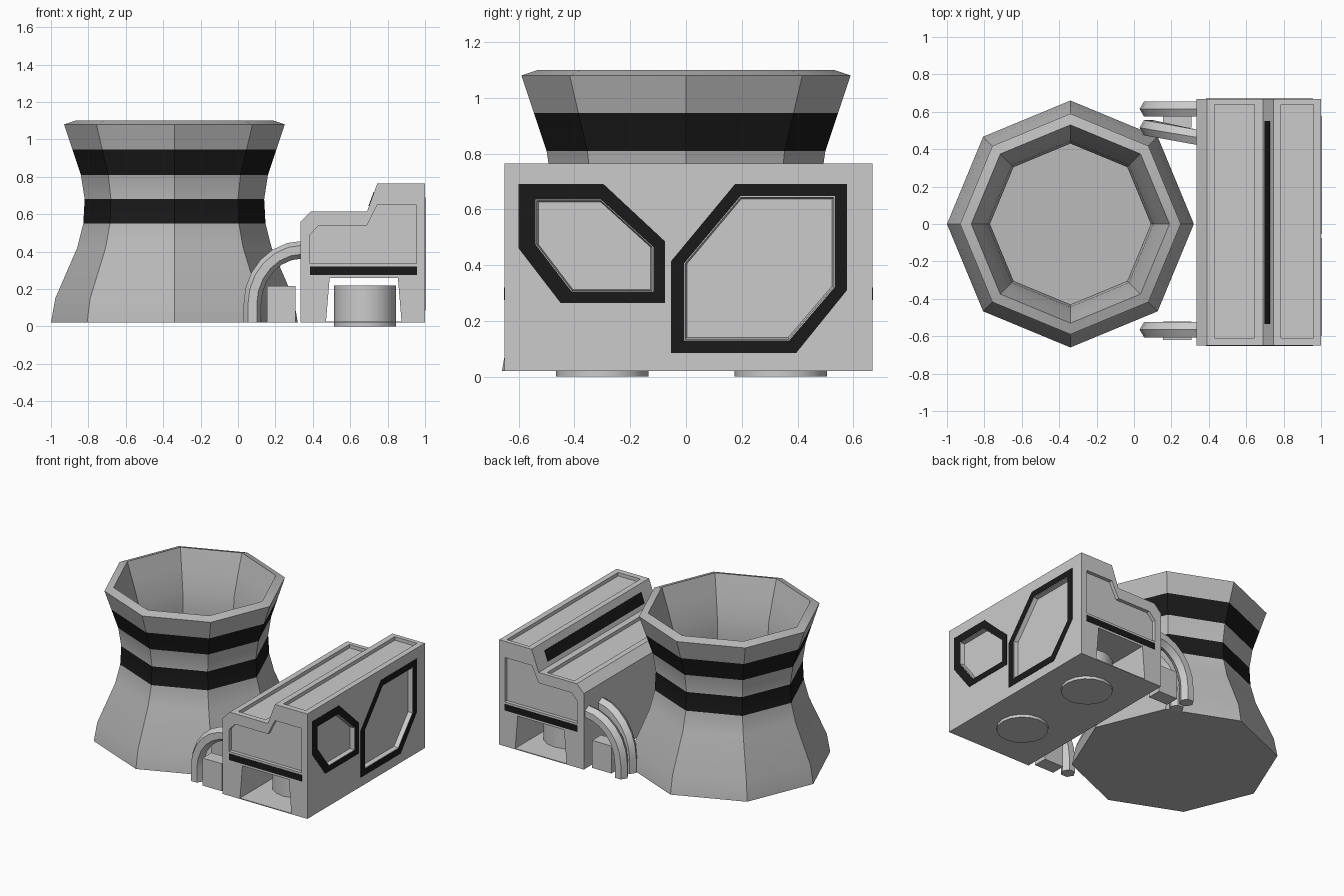
import bpy, bmesh, math
from mathutils import Vector

if "Cube" in bpy.data.objects:
    bpy.data.objects.remove(bpy.data.objects["Cube"])

black = bpy.data.materials.new("black_paint")
black.diffuse_color = (0.01, 0.01, 0.01, 1)
black.use_nodes = True
black.node_tree.nodes["Principled BSDF"].inputs["Base Color"].default_value = black.diffuse_color
grey = bpy.data.materials.new("grey_paint")
grey.diffuse_color = (0.5, 0.5, 0.5, 1)
grey.use_nodes = True
grey.node_tree.nodes["Principled BSDF"].inputs["Base Color"].default_value = grey.diffuse_color


def finish(name, bm, mat=None, smooth=False):
    bmesh.ops.recalc_face_normals(bm, faces=bm.faces)
    me = bpy.data.meshes.new(name)
    bm.to_mesh(me)
    bm.free()
    ob = bpy.data.objects.new(name, me)
    bpy.context.collection.objects.link(ob)
    if mat:
        me.materials.append(mat)
    if smooth:
        bpy.ops.object.select_all(action='DESELECT')
        ob.select_set(True)
        bpy.context.view_layer.objects.active = ob
        bpy.ops.object.shade_smooth_by_angle(angle=math.radians(30))
    return ob


MAP = {'xz': lambda u, v, w: (u, w, v),
       'yz': lambda u, v, w: (w, u, v),
       'xy': lambda u, v, w: (u, v, w)}


def bridge(bm, r0, r1):
    n = len(r0)
    return [bm.faces.new((r0[i], r0[(i + 1) % n], r1[(i + 1) % n], r1[i])) for i in range(n)]


def prism(name, pts, plane, a, b, mat=None, taper=1.0):
    """Extrude an outline from depth a to depth b, scaled by taper at b."""
    bm = bmesh.new()
    us, vs = zip(*pts)
    cu, cv = (min(us) + max(us)) / 2, (min(vs) + max(vs)) / 2
    f = MAP[plane]
    r0 = [bm.verts.new(f(u, v, a)) for u, v in pts]
    r1 = [bm.verts.new(f(cu + (u - cu) * taper, cv + (v - cv) * taper, b)) for u, v in pts]
    bm.faces.new(r0)
    bm.faces.new(r1)
    bridge(bm, r0, r1)
    return finish(name, bm, mat)


def frame(name, outer, inner, x0, x1):
    """Flat ring between two outlines, facing +x."""
    bm = bmesh.new()
    rings = [[bm.verts.new((x, y, z)) for y, z in pts]
             for pts, x in ((outer, x0), (outer, x1), (inner, x1), (inner, x0))]
    for i in range(4):
        bridge(bm, rings[i], rings[(i + 1) % 4])
    return finish(name, bm, black)


def rect(u0, u1, v0, v1):
    return [(u0, v0), (u1, v0), (u1, v1), (u0, v1)]


# cooling tower: eight-sided hollow shell with two black bands
profile = [(0.66, 0.02), (0.637, 0.15), (0.52, 0.42), (0.487, 0.55), (0.48, 0.68),
           (0.50, 0.81), (0.545, 0.945), (0.59, 1.08), (0.53, 1.10), (0.485, 0.965),
           (0.443, 0.825), (0.43, 0.68), (0.435, 0.54), (0.465, 0.40), (0.585, 0.12), (0.6, 0.07)]
bm = bmesh.new()
rings = [[bm.verts.new((-0.34 + r * math.cos(k * math.pi / 4), r * math.sin(k * math.pi / 4), z))
          for k in range(8)] for r, z in profile]
for i in range(len(rings) - 1):
    for f in bridge(bm, rings[i], rings[i + 1]):
        f.material_index = 1 if i in (3, 5) else 0
bm.faces.new(rings[0])
bm.faces.new(rings[-1])
tower = finish("cooling_tower", bm, grey, smooth=True)
tower.data.materials.append(black)

# plant building: stepped profile with a service tunnel running through it
Y0, Y1 = -0.65, 0.668
building = prism("plant_building", [
    (0.335, 0.02), (0.335, 0.56), (0.39, 0.615), (0.69, 0.615), (0.745, 0.765), (1.0, 0.765),
    (1.0, 0.02), (0.875, 0.02), (0.855, 0.26), (0.49, 0.26), (0.47, 0.02)], 'xz', Y0, Y1)
prism("tunnel_floor", rect(0.46, 0.885, 0.02, 0.026), 'xz', Y0, Y1)

# recesses in the end walls, roofs and window wall
end_panel = [(0.385, 0.335), (0.385, 0.49), (0.432, 0.54), (0.69, 0.54),
             (0.745, 0.65), (0.955, 0.65), (0.955, 0.335)]
small_out = [(-0.60, 0.69), (-0.295, 0.69), (-0.075, 0.485), (-0.075, 0.265), (-0.45, 0.265), (-0.60, 0.46)]
small_in = [(-0.54, 0.635), (-0.305, 0.635), (-0.117, 0.465), (-0.117, 0.305), (-0.41, 0.305), (-0.54, 0.475)]
large_out = [(-0.053, 0.415), (0.175, 0.69), (0.577, 0.69), (0.577, 0.31), (0.395, 0.085), (-0.053, 0.085)]
large_in = [(-0.008, 0.405), (0.195, 0.647), (0.534, 0.647), (0.534, 0.322), (0.37, 0.13), (-0.008, 0.13)]
cutters = [
    prism("cut_front", end_panel, 'xz', Y0 - 0.02, Y0 + 0.025),
    prism("cut_back", end_panel, 'xz', Y1 + 0.02, Y1 - 0.025),
    prism("cut_low_roof", rect(0.43, 0.645, -0.61, 0.638), 'xy', 0.65, 0.59),
    prism("cut_high_roof", rect(0.785, 0.96, -0.61, 0.638), 'xy', 0.80, 0.74),
    prism("cut_small_window", small_in, 'yz', 1.02, 0.97, taper=0.95),
    prism("cut_large_window", large_in, 'yz', 1.02, 0.97, taper=0.96),
]
bpy.context.view_layer.objects.active = building
for c in cutters:
    c.hide_render = True
    m = building.modifiers.new(c.name, 'BOOLEAN')
    m.object = c
    m.operation = 'DIFFERENCE'
    m.solver = 'EXACT'
    bpy.ops.object.modifier_apply(modifier=m.name)
    bpy.data.objects.remove(c)

# black window frames and stripes
frame("small_window_frame", small_out, small_in, 0.995, 1.002)
frame("large_window_frame", large_out, large_in, 0.995, 1.002)
for name, y in (("front_stripe", Y0), ("back_stripe", Y1)):
    prism(name, rect(0.385, 0.957, 0.275, 0.32), 'xz', y - 0.002, y + 0.002, black)
prism("slope_stripe", [(0.698, 0.645), (0.702, 0.643), (0.729, 0.716), (0.725, 0.718)],
      'xz', -0.535, 0.55, black)

# round tanks in the tunnel
for name, y in (("front_tank", -0.30), ("back_tank", 0.34)):
    bm = bmesh.new()
    bmesh.ops.create_cone(bm, cap_ends=True, segments=16, radius1=0.166, radius2=0.166, depth=0.22)
    bmesh.ops.translate(bm, verts=bm.verts, vec=(0.68, y, 0.11))
    finish(name, bm, smooth=True)

# small pump boxes beside the pipes
for name, y in (("front_pump_box", -0.57), ("back_pump_box", 0.565)):
    prism(name, rect(0.155, 0.307, 0.02, 0.215), 'xz', y - 0.05, y + 0.05)


def pipe(name, y_wall, y_ground):
    """Six-sided pipe bending from the building wall to the ground."""
    path = [(0.077, 0.02, 0.0, 1.0)]
    for k in range(7):
        t = k / 6 * math.pi / 2
        path.append((0.345 - 0.268 * math.cos(t), 0.12 + 0.29 * math.sin(t),
                     0.268 * math.sin(t), 0.29 * math.cos(t)))
    bm = bmesh.new()
    prev = None
    for x, z, tx, tz in path:
        n = Vector((-tz, 0, tx)).normalized()
        y = y_ground + (y_wall - y_ground) * (x - 0.077) / 0.268
        ring = []
        for k in range(6):
            a = k * math.pi / 3
            p = Vector((x, y, z)) + n * (0.047 * math.cos(a))
            p.y += 0.047 * math.sin(a)
            ring.append(bm.verts.new(p))
        if prev:
            bridge(bm, prev, ring)
        else:
            bm.faces.new(ring)
        prev = ring
    bm.faces.new(prev)
    finish(name, bm, smooth=True)


pipe("front_pipe", -0.565, -0.565)
pipe("back_outer_pipe", 0.615, 0.615)
pipe("back_inner_pipe", 0.462, 0.515)
